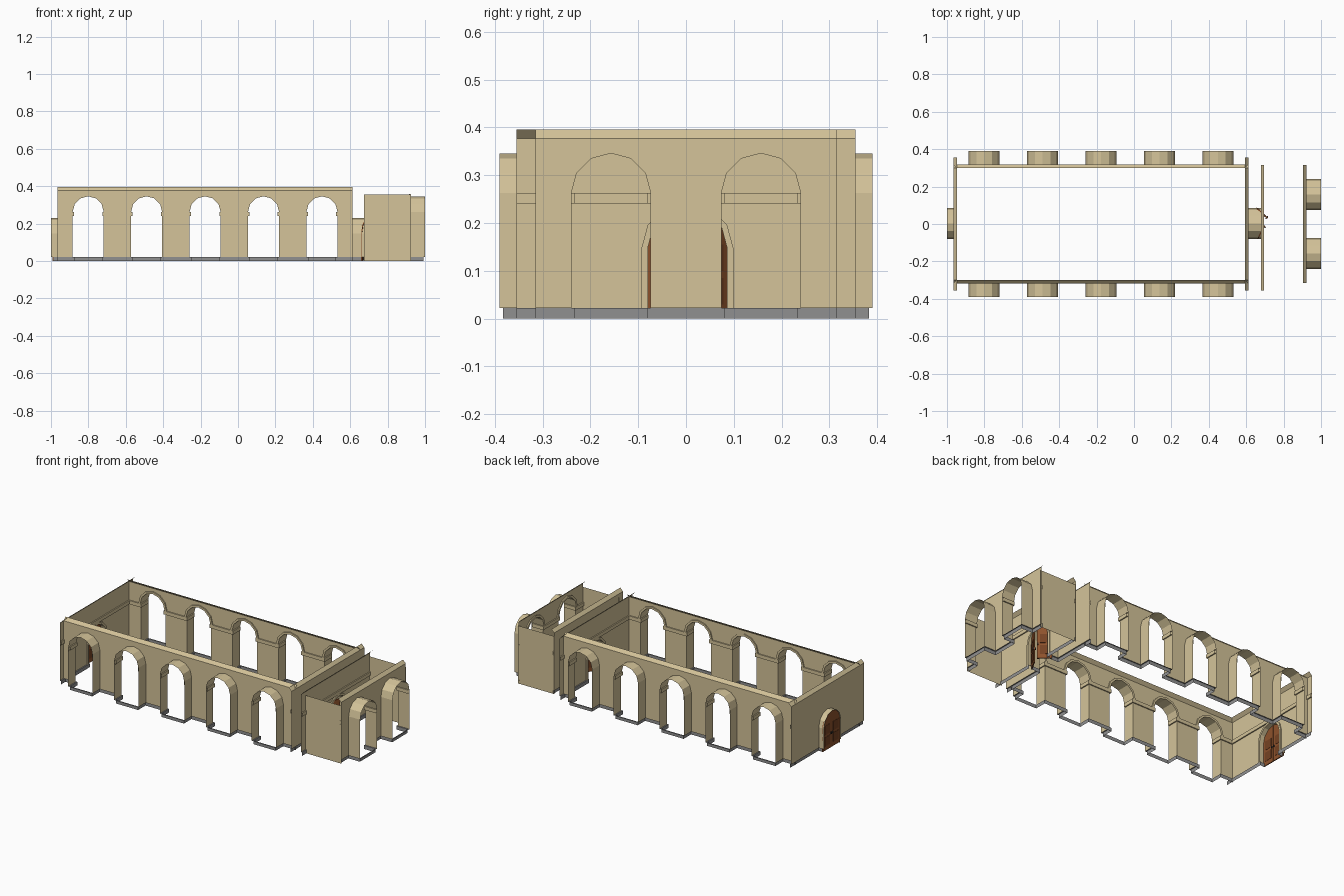
import bpy, bmesh, math
from mathutils import Matrix, Vector

if "Cube" in bpy.data.objects:
    bpy.data.objects.remove(bpy.data.objects["Cube"])


def material(name, rgb):
    m = bpy.data.materials.new(name)
    m.diffuse_color = (*rgb, 1)
    m.use_nodes = True
    m.node_tree.nodes["Principled BSDF"].inputs["Base Color"].default_value = m.diffuse_color
    return m


STONE = material("sandstone", (0.66, 0.55, 0.32))
GREY = material("grey_plinth", (0.28, 0.28, 0.28))
WOOD = material("door_wood", (0.27, 0.085, 0.025))
PANEL = material("door_panel", (0.18, 0.055, 0.017))
IRON = material("dark_iron", (0.04, 0.035, 0.03))

R = 0.083            # half width of every opening
BASE, IMP0, SPRING, COVE, TOP = 0.022, 0.241, 0.263, 0.377, 0.396
T = 0.007            # projection of plinth and impost
RING = 0.013         # archivolt width
SEG = 6


def make(name, faces, mat):
    """Build an object from a list of polygons (lists of points)."""
    bm = bmesh.new()
    for f in faces:
        bm.faces.new([bm.verts.new(p) for p in f])
    bmesh.ops.remove_doubles(bm, verts=bm.verts, dist=1e-5)
    me = bpy.data.meshes.new(name)
    bm.to_mesh(me)
    bm.free()
    me.materials.append(mat)
    ob = bpy.data.objects.new(name, me)
    bpy.context.collection.objects.link(ob)
    return ob


def arch(c, r, spring):
    """Points (u, z) over the half circle, left to right."""
    return [(c - r * math.cos(math.pi * i / SEG), spring + r * math.sin(math.pi * i / SEG))
            for i in range(SEG + 1)]


def pairs(seq):
    return list(zip(seq, seq[1:]))


def ribbon(P, base, off, z0, z1, underside):
    """Moulding along a path: front face, top ledge, optional underside."""
    out = []
    for (a, b), (p, q) in zip(pairs(base), pairs(off)):
        out.append([P(*p, z0), P(*q, z0), P(*q, z1), P(*p, z1)])
        out.append([P(*p, z1), P(*q, z1), P(*b, z1), P(*a, z1)])
        if underside:
            out.append([P(*p, z0), P(*q, z0), P(*b, z0), P(*a, z0)])
    return out


def wall(name, P, u0, u1, centres, depth, spring=SPRING, door=False):
    """Wall sheet with arched openings. P maps (along, outward, z) to space."""
    face, reveal, ring = [], [], []
    edges = [u0] + [v for c in centres for v in (c - R, c + R)] + [u1]
    for a, b in zip(edges[::2], edges[1::2]):
        face.append([P(a, 0, BASE), P(b, 0, BASE), P(b, 0, COVE), P(a, 0, COVE)])
    for c in centres:
        arc = arch(c, R, spring)
        for (a, za), (b, zb) in pairs(arc):
            face.append([P(a, 0, za), P(b, 0, zb), P(b, 0, COVE), P(a, 0, COVE)])
        # deep reveal running outwards
        if depth:
            line = [(c - R, BASE)] + arc + [(c + R, BASE)]
            for (a, za), (b, zb) in pairs(line):
                reveal.append([P(a, 0, za), P(b, 0, zb), P(b, depth, zb), P(a, depth, za)])
        # raised band round the arch
        inn, out = arch(c, R, spring), arch(c, R + RING, spring)
        if door:
            inn = [(c - R, BASE)] + inn + [(c + R, BASE)]
            out = [(c - R - RING, BASE)] + out + [(c + R + RING, BASE)]
        for (i0, i1), (o0, o1) in zip(pairs(inn), pairs(out)):
            f = lambda p, d: P(p[0], d, p[1])
            ring.append([f(i0, -T), f(i1, -T), f(o1, -T), f(o0, -T)])
            ring.append([f(o0, -T), f(o1, -T), f(o1, 0), f(o0, 0)])
            ring.append([f(i0, -T), f(i1, -T), f(i1, 0), f(i0, 0)])
    # sloped cove at the top
    cove = [[P(u0, 0, COVE), P(u1, 0, COVE), P(u1, -0.018, TOP), P(u0, -0.018, TOP)]]
    make(name + "_wall", face, STONE)
    if reveal:
        make(name + "_reveals", reveal, STONE)
    make(name + "_arch_bands", ring, STONE)
    make(name + "_cove", cove, STONE)

    # plinth and impost follow the wall and turn into each opening
    runs, offs = [[(u0, 0)]], [[(u0, -T)]]
    for c in centres:
        runs[-1] += [(c - R, 0), (c - R, depth)]
        offs[-1] += [(c - R + T, -T), (c - R + T, depth - T)]
        runs.append([(c + R, depth), (c + R, 0)])
        offs.append([(c + R - T, depth - T), (c + R - T, -T)])
    runs[-1].append((u1, 0))
    offs[-1].append((u1, -T))
    if door:
        imp = ribbon(P, [(u0, 0), (u1, 0)], [(u0, -T), (u1, -T)], IMP0, SPRING, True)
        plinth = [f for r, o in zip(runs, offs) for f in ribbon(P, r, o, 0, BASE, False)]
    else:
        imp = [f for r, o in zip(runs, offs) for f in ribbon(P, r, o, IMP0, SPRING, True)]
        plinth = ribbon(P, sum(runs, []), sum(offs, []), 0, BASE, False)
    make(name + "_impost", imp, STONE)
    make(name + "_plinth", plinth, GREY)


# hall: two long arcades and two end walls with doorways
X0, X1, Y = -0.965, 0.612, 0.318
bays = [-0.801 + 0.3125 * i for i in range(5)]
wall("hall_front", lambda u, d, z: (u, -Y - d, z), X0, X1, bays, 0.072)
wall("hall_back", lambda u, d, z: (u, Y + d, z), X0, X1, bays, 0.072)
wall("hall_left", lambda u, d, z: (X0 - d, u, z), -0.355, 0.355, [0.003], 0.035, 0.148, True)
wall("hall_right", lambda u, d, z: (X1 + d, u, z), -0.355, 0.355, [0.003], 0.066, 0.148, True)

# vestibule: doorway wall, twin-arched end wall, plain side walls
wall("vestibule_inner", lambda u, d, z: (0.678 - d, u, z), -0.355, 0.315, [0.003], 0, 0.148, True)
wall("vestibule_outer", lambda u, d, z: (0.922 + d, u, z), -0.315, 0.315, [-0.157, 0.157], 0.078)
for side, y in (("front", -0.313), ("back", 0.313)):
    make("vestibule_" + side + "_panel",
         [[(0.675, y, 0), (0.925, y, 0), (0.925, y, 0.356), (0.675, y, 0.356)]], STONE)


def slab(name, outline, thick, mat, mat_world):
    """Extruded outline in local x-z, centred on local y."""
    front = [Vector((x, -thick / 2, z)) for x, z in outline]
    back = [Vector((x, thick / 2, z)) for x, z in outline]
    faces = [front, back[::-1]]
    for i in range(len(front)):
        j = (i + 1) % len(front)
        faces.append([front[j], front[i], back[i], back[j]])
    ob = make(name, faces, mat)
    ob.matrix_world = mat_world


def door_leaf(name, hinge, angle, flip):
    """Half of an arched door, hinged at local x = 0."""
    m = Matrix.Translation(hinge) @ Matrix.Rotation(math.radians(angle), 4, 'Z')
    w, z0, s = R - 0.002, 0.004, 0.148
    arc = [(w - w * math.cos(math.pi * i / SEG), s + w * math.sin(math.pi * i / SEG))
           for i in range(SEG // 2 + 1)]
    slab(name + "_leaf", [(0, z0), (w, z0)] + arc[::-1], 0.006, WOOD, m)
    for part, a, b in (("lower", 0.03, 0.085), ("upper", 0.1, 0.155)):
        slab(name + "_" + part + "_panel", [(0.016, a), (0.066, a), (0.066, b), (0.016, b)],
             0.009, PANEL, m)
    slab(name + "_handle", [(0.072, 0.088), (0.078, 0.088), (0.078, 0.1), (0.072, 0.1)],
         0.018, IRON, m)


# closed door at the left end, open door into the vestibule
door_leaf("left_door_front", (-0.99, 0.003 - R, 0), 90, False)
door_leaf("left_door_back", (-0.99, 0.003 + R, 0), -90, True)
door_leaf("right_door_front", (0.66, 0.003 - R, 0), 61, False)
door_leaf("right_door_back", (0.655, 0.003 + R, 0), -43, True)
